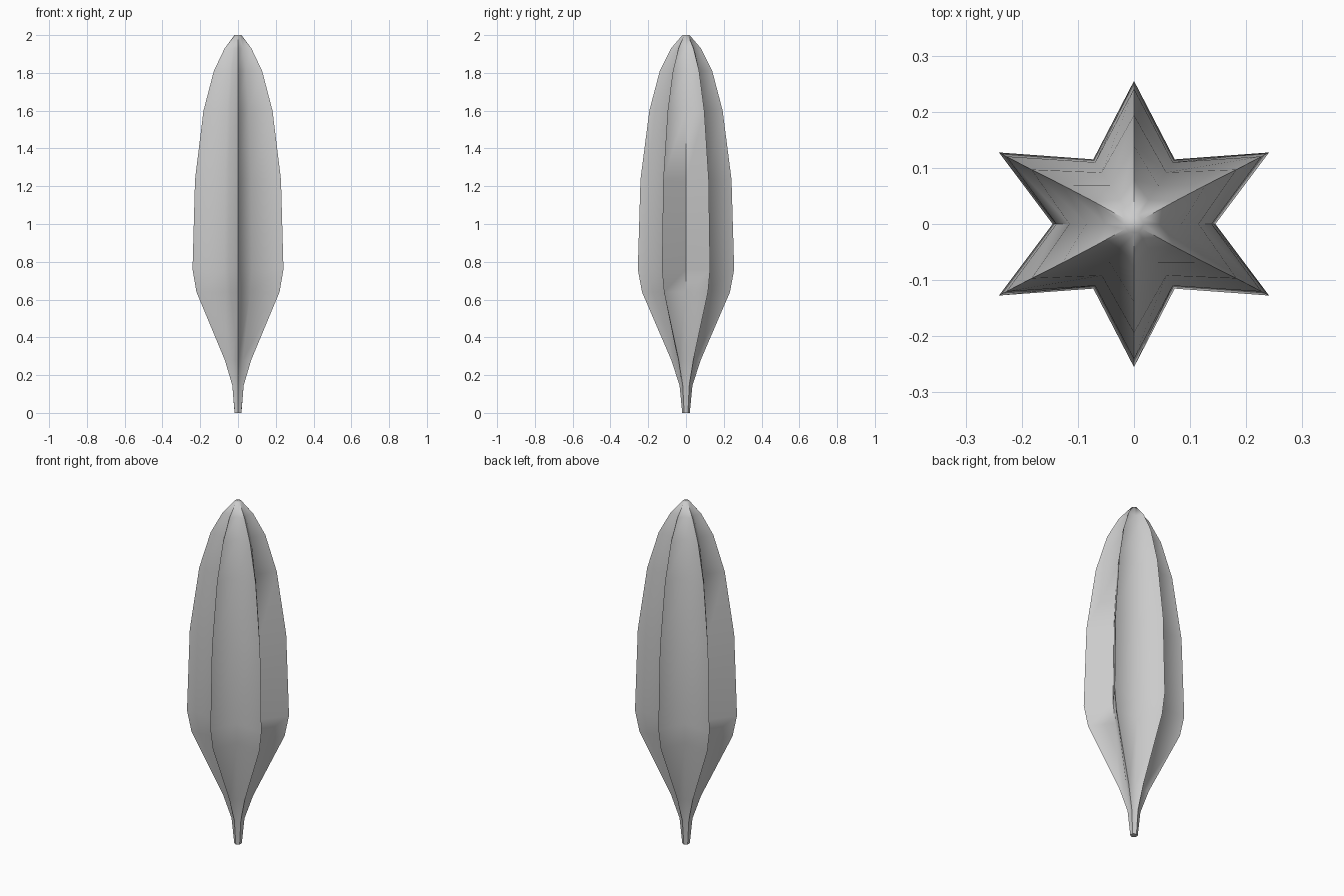
import bpy, bmesh, math

if "Cube" in bpy.data.objects:
    bpy.data.objects.remove(bpy.data.objects["Cube"])

# Rings from bottom to top: height, rib tip radius, valley radius
RINGS = [
    (0.00, 0.020, 0.018),
    (0.145, 0.034, 0.026),
    (0.28, 0.078, 0.050),
    (0.64, 0.233, 0.119),
    (0.76, 0.255, 0.133),
    (1.235, 0.241, 0.127),
    (1.60, 0.194, 0.106),
    (1.81, 0.139, 0.080),
    (1.93, 0.079, 0.050),
    (2.00, 0.019, 0.018),
]
RIBS = 6
X_STRETCH = 1.09  # star is slightly wider in x

# Six-ribbed pod: star cross-section lofted along z
bm = bmesh.new()
loops = []
for z, tip, valley in RINGS:
    loop = []
    for i in range(RIBS * 2):
        a = math.pi / 2 + i * math.pi / RIBS
        r = valley if i % 2 else tip
        sx = 1 + (X_STRETCH - 1) * min(1, tip / 0.2)
        loop.append(bm.verts.new((r * math.cos(a) * sx, r * math.sin(a), z)))
    loops.append(loop)

n = RIBS * 2
for low, high in zip(loops, loops[1:]):
    for i in range(n):
        j = (i + 1) % n
        bm.faces.new((low[i], low[j], high[j], high[i]))

# End caps
bm.faces.new(loops[0][::-1])
bm.faces.new(loops[-1])
bmesh.ops.recalc_face_normals(bm, faces=bm.faces[:])

mesh = bpy.data.meshes.new("ribbed_pod")
bm.to_mesh(mesh)
bm.free()
pod = bpy.data.objects.new("ribbed_pod", mesh)
bpy.context.collection.objects.link(pod)

# Smooth along the length, crisp rib edges
bpy.context.view_layer.objects.active = pod
pod.select_set(True)
bpy.ops.object.shade_smooth_by_angle(angle=math.radians(70))
